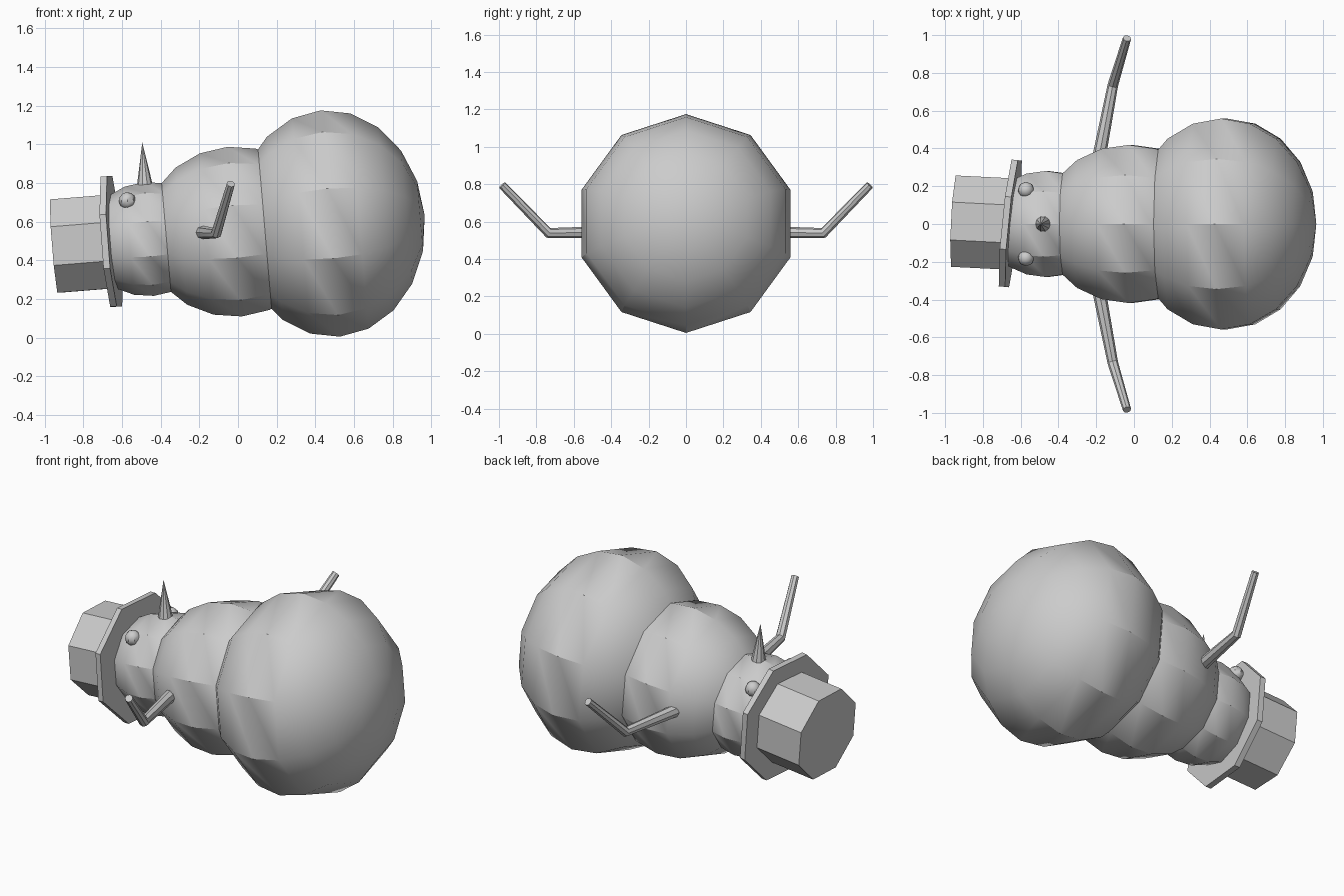
import bpy, bmesh, math
from mathutils import Matrix, Vector

if "Cube" in bpy.data.objects:
    bpy.data.objects.remove(bpy.data.objects["Cube"])

grey = bpy.data.materials.new("plain grey")
grey.diffuse_color = (0.6, 0.6, 0.6, 1)
grey.use_nodes = True
grey.node_tree.nodes["Principled BSDF"].inputs["Base Color"].default_value = grey.diffuse_color


def finish(obj, angle):
    obj.data.materials.append(grey)
    bpy.ops.object.select_all(action='DESELECT')
    obj.select_set(True)
    bpy.context.view_layer.objects.active = obj
    bpy.ops.object.shade_smooth_by_angle(angle=math.radians(angle))


def revolve(name, profile, sides, centre, axis, turn=0.0, angle=33):
    """Revolve (radius, height) points about an axis; the first vertex faces up."""
    w = Vector(axis).normalized()
    ref = Vector((0, 0, 1)) if abs(w.z) < 0.9 else Vector((1, 0, 0))
    u = (ref - w * ref.dot(w)).normalized()
    v = w.cross(u)
    bm = bmesh.new()
    rings = []
    for r, h in profile:
        n = 1 if r < 1e-5 else sides
        rings.append([])
        for i in range(n):
            t = 2 * math.pi * i / sides + turn
            p = Vector(centre) + w * h + (u * math.cos(t) + v * math.sin(t)) * r
            rings[-1].append(bm.verts.new(p))
    for a, b in zip(rings, rings[1:]):
        for i in range(sides):
            j = (i + 1) % sides
            quad = [a[i % len(a)], a[j % len(a)], b[j % len(b)], b[i % len(b)]]
            bm.faces.new(list(dict.fromkeys(quad)))
    for ring in (rings[0], rings[-1]):
        if len(ring) > 1:
            bm.faces.new(ring)
    bmesh.ops.recalc_face_normals(bm, faces=bm.faces)
    mesh = bpy.data.meshes.new(name)
    bm.to_mesh(mesh)
    bm.free()
    obj = bpy.data.objects.new(name, mesh)
    bpy.context.collection.objects.link(obj)
    finish(obj, angle)


def ball(name, radius, half_length, sides, rings, centre, axis):
    prof = [(radius * math.sin(math.pi * k / rings), -half_length * math.cos(math.pi * k / rings))
            for k in range(rings + 1)]
    revolve(name, prof, sides, centre, axis)


# Snow body: three balls along a slightly sloping axis
AXIS = (-0.9964, 0, -0.085)
ball("bottom_ball", 0.587, 0.49, 10, 10, (0.477, 0, 0.59), AXIS)
ball("middle_ball", 0.44, 0.47, 10, 10, (-0.017, 0, 0.548), AXIS)
ball("head", 0.295, 0.33, 10, 10, (-0.46, 0, 0.51), AXIS)

# Hat: octagonal brim and crown, turned a little sideways
EIGHTH = math.pi / 8
revolve("hat_brim", [(0.365, -0.017), (0.365, 0.017)], 8,
        (-0.655, 0.003, 0.497), (-0.992, 0.1, -0.075), EIGHTH)
revolve("hat_crown", [(0.262, 0), (0.262, 0.295)], 8,
        (-0.655, 0, 0.497), (-0.995, 0.05, -0.08), EIGHTH)

# Nose
revolve("nose", [(0.046, 0), (0, 0.25)], 10, (-0.48, 0, 0.76), (-0.06, 0, 1))

# Eyes and arms, one on each side
for side, label in ((-1, "right"), (1, "left")):
    ball(label + "_eye", 0.044, 0.044, 8, 6, (-0.572, side * 0.18, 0.708), (-0.085, 0, 1))

    curve = bpy.data.curves.new(label + "_arm", 'CURVE')
    curve.dimensions = '3D'
    curve.bevel_depth = 1.0
    curve.bevel_resolution = 2
    curve.use_fill_caps = True
    path = curve.splines.new('POLY')
    points = [((-0.205, 0.25, 0.545), 0.038), ((-0.112, 0.735, 0.54), 0.028),
              ((-0.037, 0.983, 0.795), 0.022)]
    path.points.add(len(points) - 1)
    for p, ((x, y, z), r) in zip(path.points, points):
        p.co = (x, side * y, z, 1)
        p.radius = r
    arm = bpy.data.objects.new(label + "_arm", curve)
    bpy.context.collection.objects.link(arm)
    bpy.ops.object.select_all(action='DESELECT')
    arm.select_set(True)
    bpy.context.view_layer.objects.active = arm
    bpy.ops.object.convert(target='MESH')
    arm = bpy.context.view_layer.objects.active
    arm.data.materials.clear()
    finish(arm, 30)
